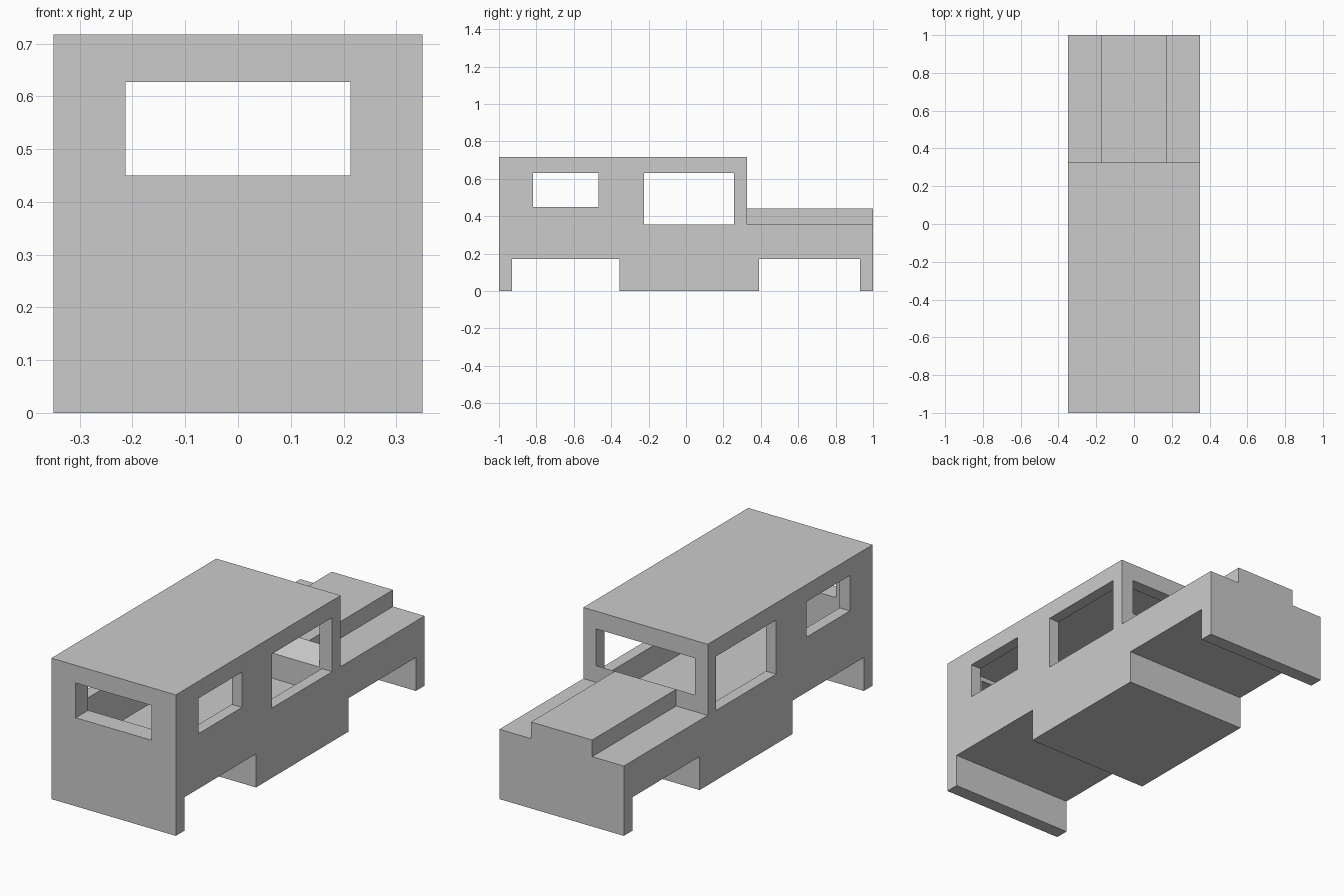
import bpy
import bmesh
from mathutils import Vector

cube = bpy.data.objects.get("Cube")
if cube:
    bpy.data.objects.remove(cube, do_unlink=True)

HALF = 0.35      # half width of the body
DECK = 0.355     # top of the side decks
HOOD = 0.44      # top of the raised hood
CAB_END = 0.325  # end of the cabin

grey = bpy.data.materials.new("plain grey")
grey.use_nodes = True
grey.diffuse_color = (0.6, 0.6, 0.6, 1)
grey.node_tree.nodes["Principled BSDF"].inputs["Base Color"].default_value = (0.6, 0.6, 0.6, 1)


def prism(name, profile, half):
    """Extrude a (y, z) profile across x, centred."""
    bm = bmesh.new()
    face = bm.faces.new([bm.verts.new((-half, y, z)) for y, z in profile])
    side = bmesh.ops.extrude_face_region(bm, geom=[face])
    verts = [g for g in side["geom"] if isinstance(g, bmesh.types.BMVert)]
    bmesh.ops.translate(bm, verts=verts, vec=Vector((2 * half, 0, 0)))
    bmesh.ops.recalc_face_normals(bm, faces=bm.faces)
    mesh = bpy.data.meshes.new(name)
    bm.to_mesh(mesh)
    bm.free()
    mesh.materials.append(grey)
    obj = bpy.data.objects.new(name, mesh)
    bpy.context.collection.objects.link(obj)
    return obj


def rect(y0, y1, z0, z1):
    return [(y0, z0), (y1, z0), (y1, z1), (y0, z1)]


# Body shell with both wheel cut-outs
body = prism("body", [
    (-1, 0), (-0.93, 0), (-0.93, 0.17), (-0.355, 0.17), (-0.355, 0),
    (0.39, 0), (0.39, 0.17), (0.93, 0.17), (0.93, 0),
    (1, 0), (1, DECK), (CAB_END, DECK), (CAB_END, 0.717), (-1, 0.717)], HALF)

# Cabin space, window openings and windscreen with its sloping sill
cutters = [
    prism("cabin_space", rect(-0.9, 0.26, 0.23, 0.65), 0.292),
    prism("small_side_windows", rect(-0.818, -0.467, 0.45, 0.63), 0.5),
    prism("large_side_windows", rect(-0.225, 0.257, DECK, 0.63), 0.5),
    prism("end_window", rect(-1.1, -0.8, 0.45, 0.627), 0.213),
    prism("windscreen", [(0.2, DECK + 0.003), (0.26, DECK + 0.003), (CAB_END, HOOD),
                         (0.4, HOOD), (0.4, 0.627), (0.2, 0.627)], 0.278),
]
for cutter in cutters:
    cutter.hide_render = True
    mod = body.modifiers.new(cutter.name, "BOOLEAN")
    mod.operation = "DIFFERENCE"
    mod.solver = "EXACT"
    mod.object = cutter

# Bake the openings and drop the cutters
bpy.context.view_layer.update()
graph = bpy.context.evaluated_depsgraph_get()
baked = bpy.data.meshes.new_from_object(body.evaluated_get(graph))
body.modifiers.clear()
body.data = baked
for cutter in cutters:
    bpy.data.objects.remove(cutter, do_unlink=True)

# Raised hood in the middle of the deck
prism("hood", rect(CAB_END, 1, DECK, HOOD), 0.172)
